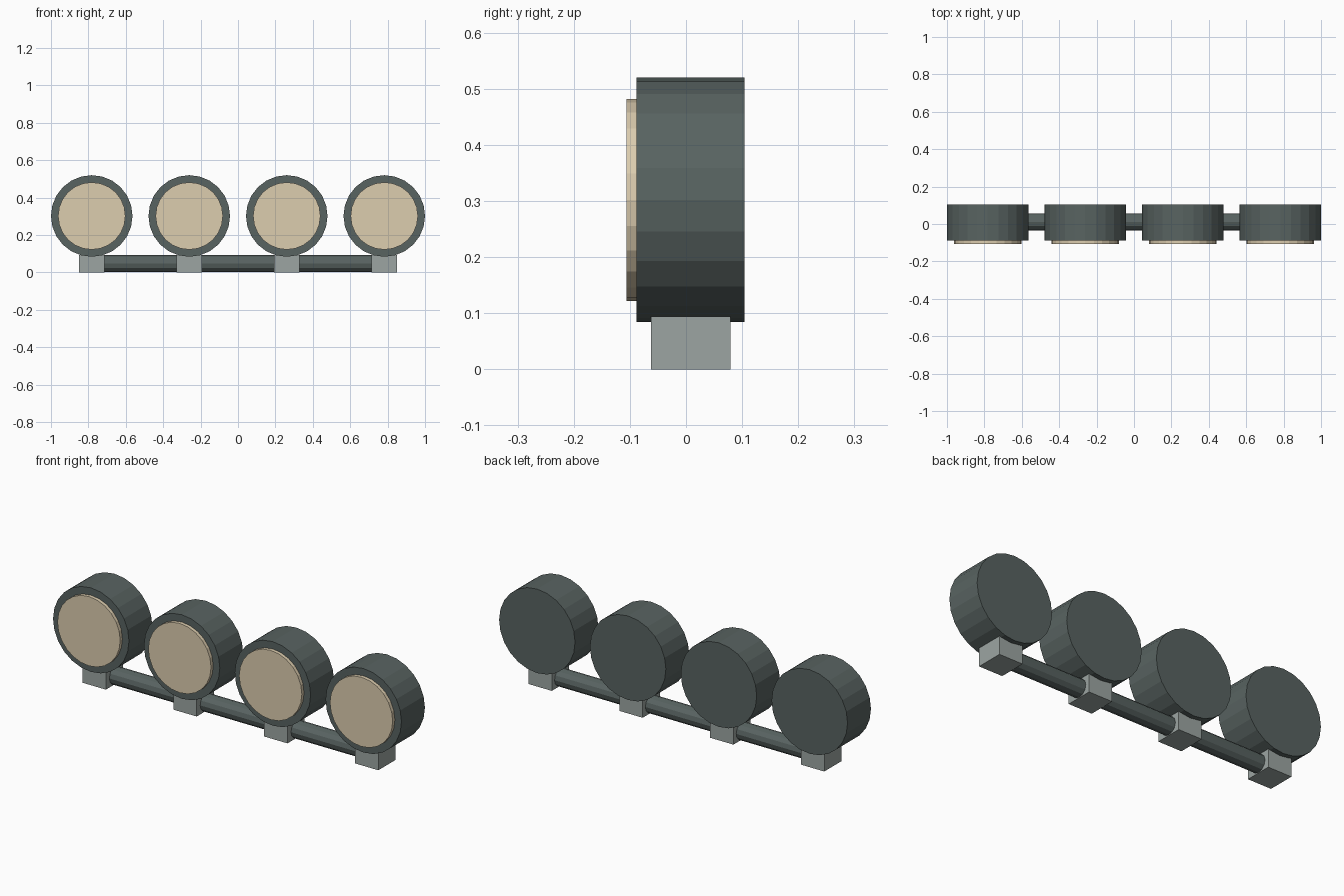
import bpy
from math import pi

cube = bpy.data.objects.get("Cube")
if cube:
    bpy.data.objects.remove(cube, do_unlink=True)


def make_material(name, rgb):
    mat = bpy.data.materials.new(name)
    mat.use_nodes = True
    color = (*rgb, 1.0)
    mat.diffuse_color = color
    mat.node_tree.nodes["Principled BSDF"].inputs["Base Color"].default_value = color
    return mat


dark = make_material("dark slate", (0.098, 0.125, 0.120))
grey = make_material("light grey", (0.332, 0.376, 0.361))
cream = make_material("cream glass", (0.716, 0.610, 0.429))


def finish(name, mat):
    obj = bpy.context.object
    obj.name = name
    obj.data.materials.append(mat)
    return obj


def disc(name, mat, x, z, radius, y0, y1, sides=24):
    """Flat-shaded cylinder running along y."""
    bpy.ops.mesh.primitive_cylinder_add(
        vertices=sides, radius=radius, depth=y1 - y0,
        location=(x, (y0 + y1) / 2, z), rotation=(pi / 2, 0, 0))
    return finish(name, mat)


def box(name, mat, center, size):
    bpy.ops.mesh.primitive_cube_add(size=1, location=center)
    obj = finish(name, mat)
    obj.scale = size
    return obj


LAMP_X = 0.782
LAMP_Z = 0.302

# Four round lamps, each on a square bracket
for i in range(4):
    x = LAMP_X * (2 * i / 3 - 1)
    disc(f"lamp_housing_{i + 1}", dark, x, LAMP_Z, 0.218, -0.088, 0.104)
    disc(f"lamp_lens_{i + 1}", cream, x, LAMP_Z, 0.18, -0.106, -0.08)
    box(f"bracket_{i + 1}", grey, (x, 0.0085, 0.047), (0.134, 0.141, 0.094))

# Round bar joining the brackets
bpy.ops.mesh.primitive_cylinder_add(
    vertices=12, radius=0.045, depth=2 * LAMP_X,
    location=(0, 0.0115, 0.047), rotation=(0, pi / 2, 0))
finish("mounting_bar", dark)
